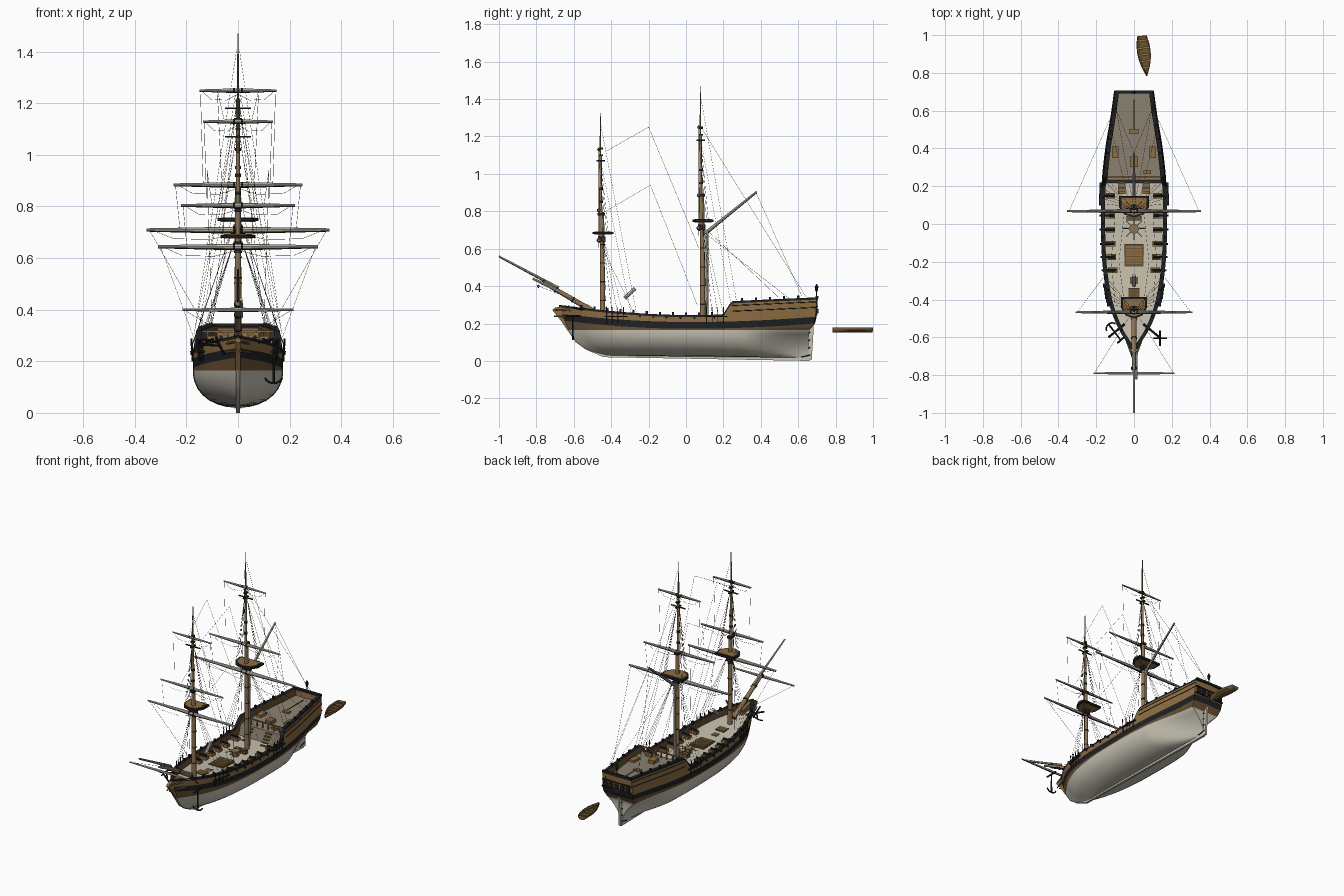
import bpy, bmesh, math
from mathutils import Vector, Matrix

old = bpy.data.objects.get("Cube")
if old:
    bpy.data.objects.remove(old)

COLOURS = {"hull_cream": (.57, .54, .45), "deck_cream": (.56, .52, .41), "deck_grey": (.26, .225, .165),
           "topside_brown": (.27, .155, .055), "dark_brown": (.15, .085, .035), "black_paint": (.014, .015, .017),
           "mast_wood": (.27, .17, .08), "spar_cream": (.6, .57, .47), "rope_grey": (.1, .09, .08)}
MATS = {}
for name, rgb in COLOURS.items():
    m = bpy.data.materials.new(name)
    m.use_nodes = True
    m.diffuse_color = (*rgb, 1)
    m.node_tree.nodes["Principled BSDF"].inputs["Base Color"].default_value = (*rgb, 1)
    MATS[name] = m


def finish(name, bm, *mats):
    bmesh.ops.recalc_face_normals(bm, faces=bm.faces)
    me = bpy.data.meshes.new(name)
    bm.to_mesh(me)
    bm.free()
    for m in mats:
        me.materials.append(MATS[m])
    me.shade_smooth()
    me.set_sharp_from_angle(angle=math.radians(35))
    ob = bpy.data.objects.new(name, me)
    bpy.context.scene.collection.objects.link(ob)
    return ob


def rods(name, mat, segs, sides=8):
    """Tapered rods: (start, end, start radius, end radius)."""
    bm = bmesh.new()
    for a, b, r1, r2 in segs:
        a, b = Vector(a), Vector(b)
        turn = (b - a).to_track_quat("Z", "Y").to_matrix().to_4x4()
        bmesh.ops.create_cone(bm, cap_ends=True, segments=sides, radius1=r1, radius2=r2,
                              depth=(b - a).length, matrix=Matrix.Translation((a + b) / 2) @ turn)
    return finish(name, bm, mat)


def boxes(name, mat, items):
    bm = bmesh.new()
    for c, s in items:
        bmesh.ops.create_cube(bm, size=1, matrix=Matrix.Translation(c) @ Matrix.Diagonal((*s, 1)))
    return finish(name, bm, mat)


def prism(name, mat, outline, axis, lo, hi):
    bm = bmesh.new()
    vs = [bm.verts.new((lo, *p) if axis == "x" else (*p, lo)) for p in outline]
    f = bm.faces.new(vs)
    ext = bmesh.ops.extrude_face_region(bm, geom=[f])["geom"]
    d = Vector((hi - lo, 0, 0) if axis == "x" else (0, 0, hi - lo))
    bmesh.ops.translate(bm, vec=d, verts=[v for v in ext if isinstance(v, bmesh.types.BMVert)])
    return finish(name, bm, mat)


def fair(tab, x):
    """Smooth curve through a few points."""
    x = min(max(x, tab[0][0]), tab[-1][0])
    n = len(tab)
    i = next(j for j in range(n - 1) if x <= tab[j + 1][0])

    def slope(j):
        a, b = tab[max(j - 1, 0)], tab[min(j + 1, n - 1)]
        return (b[1] - a[1]) / (b[0] - a[0])
    (x0, y0), (x1, y1) = tab[i], tab[i + 1]
    h = x1 - x0
    u = (x - x0) / h
    return (y0 * (1 + 2 * u) * (1 - u) ** 2 + y1 * u * u * (3 - 2 * u)
            + h * slope(i) * u * (1 - u) ** 2 - h * slope(i + 1) * u * u * (1 - u))


# Hull shape
WL = .165
BEAM = [(0, .006), (.04, .042), (.08, .078), (.14, .115), (.21, .143), (.34, .168),
        (.5, .175), (.64, .172), (.78, .153), (.92, .122), (1, .107)]
STEM = [(0, -.36), (.03, -.44), (.06, -.53), (.1, -.585), (.165, -.63), (.25, -.665), (.32, -.685)]
STERN = [(0, .655), (.165, .66), (.21, .688), (.35, .7)]


def rail_z(t):
    low = .245 + .055 * (max(0, .5 - t) / .5) ** 1.8 + .012 * max(0, t - .45)
    high = .318 + .022 * max(0, t - .645) / .355
    step = min(max((t - .635) / .035, 0), 1)
    return low + (high - low) * step


def deck_z(t):
    return .277 + .05 * (t - .65) if t > .65 else rail_z(min(t, .63)) - .04


def hull_pt(t, z):
    zb = .028 - .012 * t
    s = min(max((z - zb) / (WL - zb), 0), 1)
    k = min(max((t - .7) / .3, 0), 1)
    k = k * k * (3 - 2 * k)
    f = (1 - k) * (1 - (1 - s) ** 2.2) ** .45 + k * (.05 + .85 * s * s)
    f += .1 * k * min(max((z - WL) / .05, 0), 1)
    f *= 1 - .6 * max(0, z - .25)
    y0, y1 = fair(STEM, z), fair(STERN, z)
    return Vector((fair(BEAM, t) * f, y0 + t * (y1 - y0), z))


def at_y(y):
    return (y + .67) / 1.37


def side_x(y, z):
    return hull_pt(at_y(y), z).x


def station(t):
    zb = .028 - .012 * t
    wale = .172 + (.043 if t < .5 else .028) * (abs(t - .5) / .5) ** 2
    top = rail_z(t)
    zs = [zb + s * (WL - zb) for s in (0, .03, .09, .18, .32, .5, .7, .85, 1)]
    pts = [hull_pt(t, z) for z in zs + [wale, wale + .036, top - .012, top]]
    inner = Vector((max(0, pts[-1].x - .022), pts[-1].y, top))
    edge = Vector((inner.x, inner.y, deck_z(t)))
    return [Vector((0, pts[0].y, zb))] + pts + [inner, edge, Vector((0, edge.y, edge.z))]


# Hull, bulwarks, decks and transom in one skin
N = 80
HULL = ["hull_cream", "dark_brown", "black_paint", "topside_brown", "deck_cream", "deck_grey"]
BANDS = [0] * 9 + [1, 2, 3, 2, 2, 1, 4]
bm = bmesh.new()
for side in (1, -1):
    grid = [[bm.verts.new((p.x * side, p.y, p.z)) for p in station(i / N)] for i in range(N + 1)]
    for i in range(N):
        for j, band in enumerate(BANDS):
            f = bm.faces.new((grid[i][j], grid[i + 1][j], grid[i + 1][j + 1], grid[i][j + 1]))
            f.material_index = 5 if band == 4 and i / N > .645 else band
    mid = [bm.verts.new((0, v.co.y + .006 * (j > 8), v.co.z)) for j, v in enumerate(grid[N][1:14])]
    for j in range(12):
        f = bm.faces.new((grid[N][j + 1], grid[N][j + 2], mid[j + 1], mid[j]))
        f.material_index = BANDS[j + 1]
bmesh.ops.remove_doubles(bm, verts=bm.verts, dist=1e-5)
finish("hull", bm, *HULL)

prism("keel", "hull_cream", [(-.635, .165), (-.59, .1), (-.535, .06), (-.44, .02), (.66, 0), (.66, .05),
                             (-.4, .06), (-.56, .165)], "x", -.007, .007)
prism("stem_head", "topside_brown", [(-.56, .165), (-.635, .165), (-.665, .21), (-.715, .272), (-.7, .285),
                                     (-.64, .295), (-.56, .27)], "x", -.009, .009)
prism("rudder", "hull_cream", [(.655, .004), (.672, .004), (.682, .165), (.68, .21), (.655, .21)], "x", -.006, .006)
rods("rudder_straps", "black_paint", [((s * .011, .615, z), (s * .009, .665, z + .012), .003, .003)
                                      for s in (1, -1) for z in (.02, .06, .1, .14)])

# Moldings, rails and beakhead
trim, head = [], []
for s in (1, -1):
    for dz in (.024, .054):
        path = [hull_pt(t, rail_z(t) - dz) for t in [.67 + .033 * i for i in range(11)]]
        trim += [((s * a.x, a.y, a.z), (s * b.x, b.y, b.z), .0022, .0022) for a, b in zip(path, path[1:])]
    for z in (.235, .27):
        head.append(((s * .045, -.6, z), (s * .008, -.705, z + .005), .006, .004))
rods("quarter_moldings", "black_paint", trim, 6)
rods("head_rails", "topside_brown", head)
boxes("taffrail", "black_paint", [((0, .7, .34), (.2, .016, .014)), ((0, .702, .29), (.205, .008, .007)),
                                  ((0, .7, .245), (.21, .008, .007))])
boxes("stern_windows", "black_paint", [((.04 * i, .703, .267), (.026, .009, .025)) for i in range(-2, 3)])
rods("stern_lantern", "black_paint", [((0, .698, .34), (0, .698, .375), .003, .003),
                                      ((0, .698, .372), (0, .698, .395), .006, .01),
                                      ((0, .698, .395), (0, .698, .412), .01, .002)])
boxes("timberheads", "black_paint", [((s * (side_x(y, rail_z(at_y(y))) - .01), y, rail_z(at_y(y)) + .006),
                                      (.012, .011, .016)) for s in (1, -1)
                                     for y in [-.56 + .07 * i for i in range(11)] + [.3 + .075 * i for i in range(5)]])
boxes("breast_rail", "topside_brown", [((0, .25, .315), (.3, .007, .007))]
      + [((.04 * i, .25, .295), (.006, .006, .04)) for i in range(-3, 4)])

# Deck fittings
boxes("hatch_coamings", "dark_brown", [((0, -.165, .21), (.1, .12, .016)), ((0, -.365, .22), (.06, .05, .02)),
                                       ((0, .03, .215), (.08, .025, .03)), ((0, -.3, .213), (.04, .04, .014))])
boxes("hatch_gratings", "topside_brown", [((0, -.165 + .014 * i, .219), (.086, .0105, .004)) for i in range(-3, 4)])
boxes("quarterdeck_fittings", "topside_brown", [((0, .33, .285), (.04, .055, .035)), ((0, .49, .283), (.045, .025, .025)),
                                                ((.1, .38, .285), (.035, .06, .025)), ((-.1, .38, .285), (.035, .06, .025)),
                                                ((.07, .275, .283), (.04, .02, .02))])
rods("capstan", "mast_wood", [((0, -.025, .2), (0, -.025, .24), .02, .026)]
     + [((0, -.025, .234), (.06 * math.cos(a), -.025 + .06 * math.sin(a), .234), .0025, .0025)
        for a in [math.pi * i / 4 for i in range(8)]], 12)
rods("tiller", "dark_brown", [((0, .66, .3), (0, .5, .3), .003, .002)])
boxes("ladders", "topside_brown", [((s * .065, .165 + .013 * i, .214 + .014 * i), (.04, .012, .006))
                                   for s in (1, -1) for i in range(5)])
carriages, barrels = [], []
for s in (1, -1):
    for y in (-.245, -.175, -.105, -.03, .045, .15):
        x, z = side_x(y, rail_z(at_y(y))), deck_z(at_y(y))
        carriages.append(((s * (x - .05), y, z + .01), (.05, .03, .018)))
        barrels.append(((s * (x - .07), y, z + .024), (s * (x + .008), y, z + .024), .0075, .005))
boxes("gun_carriages", "topside_brown", carriages)
rods("gun_barrels", "black_paint", barrels)

# Catheads and anchors
rods("catheads", "black_paint", [((s * .05, -.53, .27), (s * .135, -.6, .285), .006, .006) for s in (1, -1)], 4)


def anchor(name, top, foot, arm):
    top, foot, arm = Vector(top), Vector(foot), Vector(arm)
    up = (top - foot).normalized()
    pts = [foot + arm * math.sin(a) + up * arm.length * .9 * (1 - math.cos(a))
           for a in [-1.2 + .3 * i for i in range(9)]]
    cross = up.cross(arm).normalized() * .04
    segs = [(a, b, .004, .004) for a, b in zip(pts, pts[1:])]
    rods(name, "black_paint", segs + [(foot, top, .005, .004), (top - cross, top + cross, .005, .005)])


anchor("hanging_anchor", (.138, -.605, .24), (.138, -.605, .115), (.036, 0, 0))
anchor("stowed_anchor", (-.07, -.615, .26), (-.135, -.53, .265), (.025, .02, .02))

# Masts, tops, yards and rigging: y, deck, top, cap, crosstrees, truck, yards, foot of the braces
MASTS = {"fore": (-.445, .22, .685, .785, 1.07, 1.325, [(.645, .31), (.805, .22), (1.13, .135)], (.16, -.28, .26)),
         "main": (.09, .2, .75, .885, 1.18, 1.47, [(.71, .355), (.885, .25), (1.25, .15)], (.13, .55, .335))}
ropes = []


def rope(*pts):
    ropes.extend((a, b, .0007, .0007) for a, b in zip(pts, pts[1:]))


for name, (y, dz, top, cap, cross, truck, yards, lead) in MASTS.items():
    yt = y - .011
    rods(name + "_mast", "mast_wood", [((0, y, dz - .03), (0, y - .004, cap + .01), .0145, .011),
                                       ((0, yt, top - .03), (0, yt, cross + .03), .009, .007)], 12)
    rods(name + "_topgallant_mast", "mast_wood", [((0, yt - .004, cross - .06), (0, yt, truck), .006, .002)])
    rods(name + "_mast_hoops", "black_paint", [((0, y, dz + h), (0, y, dz + h + .006), .015, .015)
                                               for h in (.1, .2, .3, .4)]
         + [((0, yt, z), (0, yt, z + .012), .011, .011) for z in (cap + .06, cap + .13, cross + .06)], 12)
    w = .08 if name == "main" else .068
    plan = [(-w, y + .058), (w, y + .058), (w, y), (w * .65, y - .04), (0, y - .055), (-w * .65, y - .04), (-w, y)]
    small = [(px * .84, y + (py - y) * .82) for px, py in plan]
    prism(name + "_top_frame", "black_paint", plan, "z", top - .007, top + .005)
    prism(name + "_top_floor", "topside_brown", small, "z", top - .01, top + .008)
    boxes(name + "_mast_caps", "black_paint", [((0, y - .008, cap), (.026, .04, .014)), ((0, yt, cross), (.1, .006, .006)),
                                               ((0, yt, cross), (.012, .045, .008)), ((0, yt, cross + .03), (.018, .026, .009)),
                                               ((0, y - .005, top - .035), (.034, .04, .03))])
    # Pale yards with a dark jackstay and boom slung along the underside
    spars, stays, slings = [], [], []
    for z, half in yards:
        r, yy = .005 + .019 * half, y - .022
        for s in (1, -1):
            spars.append(((0, yy, z), (s * half, yy, z), r, r * .45))
            stays.append(((0, yy + .002, z - r), (s * half, yy + .002, z - r * .5), r * .4, .0018))
            slings.append(((s * .012, yy, z), (s * .02, yy, z), r * 1.1, r * 1.1))
            rope((s * half * .95, yy, z), (s * half * .7, yy, z - .035), (s * half * .3, yy, z - .038), (0, yy, z - .015))
    z, half = yards[0]
    for s in (1, -1):
        rope((s * half * .97, y - .022, z), (s * lead[0], lead[1], lead[2]))
        for (za, ha), (zb, hb) in zip(yards, yards[1:]):
            rope((s * hb * .97, y - .022, zb), (s * hb * .9, y - .022, za))
        for i in range(4):
            ye = y + .02 + .03 * i
            x = side_x(ye, .24) + .008
            rope((s * .012, y, top - .01), (s * x, ye, .25))
            rope((s * w * .95, y + .01 * i, top), (s * .008, yt, cross))
        for i, zt in enumerate((cross, truck - .06)):
            ye = y + .15 + .03 * i
            rope((s * .005, yt, zt), (s * side_x(ye, .24), ye, rail_z(at_y(ye))))
    rods(name + "_yards", "spar_cream", spars)
    rods(name + "_jackstays", "black_paint", stays, 6)
    rods(name + "_yard_slings", "black_paint", slings)
    boxes(name + "_channels", "black_paint", [((s * (side_x(v, .237) + .003), v, .237), (.014, .022, .007))
                                              for s in (1, -1) for v in [y + .02 + .02 * i for i in range(6)]])
    rods(name + "_deadeyes", "black_paint", [((s * (side_x(v, .2) + .002), v, .2), (s * (side_x(v, .24) + .007), v, .288),
                                              .0022, .0028) for s in (1, -1)
                                             for v in [y + .02 + .03 * i for i in range(4)]], 6)

# Bowsprit, jib boom and spritsail yard
rods("bowsprit", "mast_wood", [((0, -.48, .255), (0, -.77, .425), .015, .011)], 12)
rods("jib_boom", "spar_cream", [((0, -.68, .39), (0, -1, .56), .0075, .004),
                                ((.012, -.68, .373), (.012, -.82, .44), .008, .006)])
rods("spritsail_yard", "spar_cream", [((0, -.79, .4), (s * .215, -.79, .4), .008, .004) for s in (1, -1)])
rods("head_jackstays", "black_paint", [((0, -.788, .393), (s * .215, -.788, .397), .003, .0018) for s in (1, -1)]
     + [((0, -.7, .393), (0, -1, .555), .003, .002)], 6)
rods("bowsprit_bands", "black_paint", [((0, -y, .255 + (y - .48) * .586), (0, -y - .008, .26 + (y - .48) * .586),
                                        .016, .016) for y in (.6, .69, .76)], 12)

# Trysail mast, gaff and furled cloth
rods("trysail_mast", "spar_cream", [((0, .112, .22), (0, .112, .7), .008, .007)])
rods("gaff", "spar_cream", [((0, .105, .685), (0, .378, .905), .009, .005)])
rods("gaff_jackstay", "black_paint", [((0, .112, .681), (0, .38, .9), .0035, .002)], 6)
rods("furled_staysail", "hull_cream", [((0, -.328, .335), (0, -.272, .388), .01, .01)])

# Backstays, halyards and vangs
for s in (1, -1):
    rope((0, .375, .9), (s * .1, .62, .345))
    rope((s * .02, .09, .72), (s * .12, .5, .335))
    rope((0, .08, 1.25), (s * .1, .64, .345))
    rope((s * .05, -.43, 1.12), (s * .08, -.2, 1.25), (s * .05, .07, .6))
    rope((s * .1, -.43, .8), (s * .12, -.19, .94), (s * .1, .06, .3))
    rope((s * .21, -.79, .4), (s * .03, -.5, .29))
rods("rigging", "rope_grey", ropes, 4)

# Towed boat, slightly turned
OUT = [(0, .002), (.05, .022), (.11, .035), (.17, .034), (.215, .025)]
place = Matrix.Translation((.068, .783, .179)) @ Matrix.Rotation(math.radians(7), 4, "Z")
bm = bmesh.new()
SECT = [(-1, 0), (-.92, -.5), (-.6, -.85), (0, -1), (.6, -.85), (.92, -.5), (1, 0)]
rows = [[bm.verts.new((fair(OUT, v) * a, v, b * .026)) for a, b in SECT] for v in [.0215 * i for i in range(11)]]
for a, b in zip(rows, rows[1:]):
    for j in range(6):
        bm.faces.new((a[j], a[j + 1], b[j + 1], b[j]))
bm.faces.new(rows[-1])
boat = finish("towed_boat", bm, "dark_brown")
boat.matrix_world = place
shell = boat.modifiers.new("planking", "SOLIDIFY")
shell.thickness = .003
seats = boxes("boat_thwarts", "topside_brown", [((0, v, -.006), (fair(OUT, v) * 1.8, .012, .003))
                                                for v in (.045, .08, .115, .15, .19)])
seats.matrix_world = place
